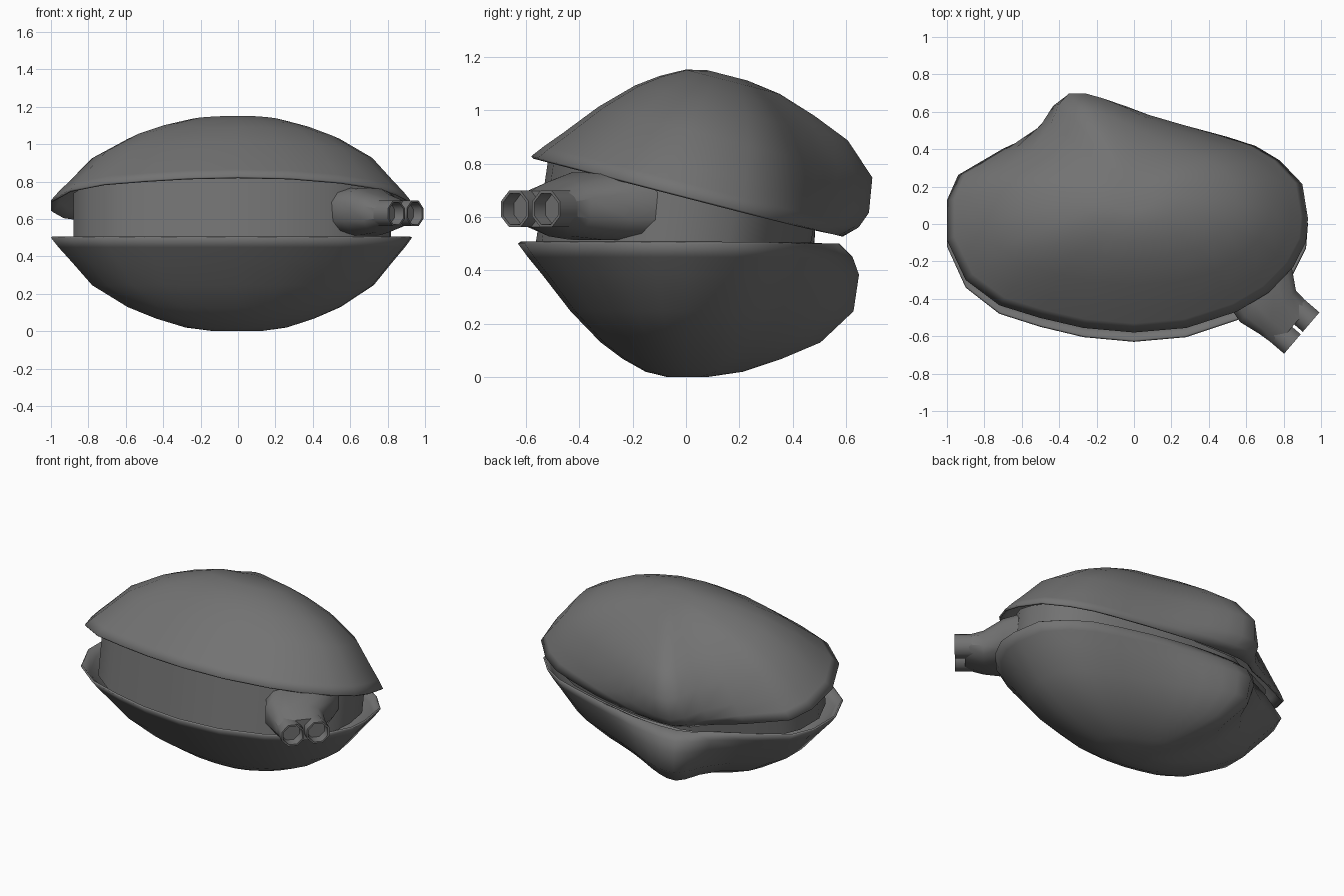
import bpy, bmesh
from math import radians, pi, sin, cos, exp
from mathutils import Matrix, Vector

if "Cube" in bpy.data.objects:
    bpy.data.objects.remove(bpy.data.objects["Cube"])

# Plan outline of the shell rim, beak at the back left
OUTLINE = [(-1, -.12), (-.9, -.34), (-.72, -.48), (-.5, -.55), (-.27, -.605), (0, -.63),
           (.28, -.605), (.55, -.515), (.72, -.41), (.85, -.27), (.92, -.13), (.93, 0),
           (.9, .19), (.78, .32), (.65, .4), (.5, .45), (.28, .51), (.12, .54), (0, .56),
           (-.12, .57), (-.22, .575), (-.33, .57), (-.42, .54), (-.52, .47),
           (-.7, .385), (-.94, .24), (-1, .1)]
# Each shell ring: scale, depth, backward bulge at the beak, squash of the front half
RINGS = [(1, 0, 0, 1), (.96, .05, .075, .98), (.9, .115, .135, .95), (.78, .25, .185, .88),
         (.59, .365, .17, .86), (.44, .425, .11, .86), (.28, .473, .055, .86), (.13, .492, .01, .9)]
TILT = Matrix.Translation((0, .03, .67)) @ Matrix.Rotation(radians(-14.5), 4, 'X')

DARK = bpy.data.materials.new("dark_grey")
DARK.diffuse_color = (.17, .17, .17, 1)
DARK.use_nodes = True
DARK.node_tree.nodes["Principled BSDF"].inputs["Base Color"].default_value = DARK.diffuse_color


def loft(name, rings, cap_end=False, cap_start=False, angle=40):
    """Skin a list of closed rings that share a point count."""
    bm = bmesh.new()
    rows = [[bm.verts.new(p) for p in r] for r in rings]
    n = len(rows[0])
    for a, b in zip(rows, rows[1:]):
        for i in range(n):
            j = (i + 1) % n
            bm.faces.new((a[i], a[j], b[j], b[i]))
    if cap_end:
        bm.faces.new(rows[-1])
    if cap_start:
        bm.faces.new(rows[0])
    bmesh.ops.recalc_face_normals(bm, faces=bm.faces)
    me = bpy.data.meshes.new(name)
    bm.to_mesh(me)
    bm.free()
    me.materials.append(DARK)
    ob = bpy.data.objects.new(name, me)
    bpy.context.collection.objects.link(ob)
    bpy.ops.object.select_all(action='DESELECT')
    ob.select_set(True)
    bpy.context.view_layer.objects.active = ob
    bpy.ops.object.shade_smooth_by_angle(angle=radians(angle))
    return ob


def beak(x, y):
    width = .25 if x < -.3 else .45
    return exp(-((x + .3) / width) ** 2) if y > 0 else 0


def shell(name, up, matrix, height):
    rings = []
    for s, d, b, f in RINGS:
        rings.append([matrix @ Vector((x * s - .5 * b * beak(x, y),
                                       y * s * (f if y < 0 else 1) + b * beak(x, y),
                                       d * up * height))
                      for x, y in OUTLINE])
    ob = loft(name, rings, cap_end=True)
    mod = ob.modifiers.new("thickness", 'SOLIDIFY')
    mod.thickness = .012
    mod.offset = -1
    return ob


# Two valves, the upper one hinged open
shell("lower_shell", -1, Matrix.Translation((0, 0, .5)), 1.015)
shell("upper_shell", 1, TILT, .97)

# Soft body between the valves
loft("body", [[Vector((x * .88, min(y * .88 - .015, .48), .46)) for x, y in OUTLINE],
              [TILT @ Vector((x * .88, min(y * .88 - .015, .46), .04)) for x, y in OUTLINE]],
     cap_end=True, cap_start=True)

# Siphon: flattened funnel that splits into two open tubes
TIP = Vector((.897, -.583, .63))
AXIS = Vector((.76, -.65, 0)).normalized()
SIDE = Vector((.65, .76, 0)).normalized()


def section(t, hw, hz, n, off=0, dz=0, power=1):
    c = TIP + AXIS * t + SIDE * off + Vector((0, 0, dz))
    pts = []
    for i in range(n):
        a = (i + .5) * 2 * pi / n
        u, v = cos(a), sin(a)
        u, v = (abs(w) ** power * (1 if w > 0 else -1) for w in (u, v))
        pts.append(c + SIDE * hw * u + Vector((0, 0, hz * v)))
    return pts


loft("siphon_base", [section(-.43, .235, .13, 12, .1, .01, .7),
                     section(-.29, .215, .13, 12, .04, .01, .7),
                     section(-.17, .155, .105, 12, 0, 0, .75),
                     section(-.06, .146, .07, 12, 0, 0, .8)],
     cap_end=True, cap_start=True)
for label, off in (("left", -.077), ("right", .077)):
    r = .074
    loft("siphon_tube_" + label,
         [section(-.2, r, r, 8, off), section(0, r, r, 8, off),
          section(0, r * .85, r * .85, 8, off), section(-.06, r * .8, r * .8, 8, off)],
         cap_end=True, cap_start=True, angle=50)
